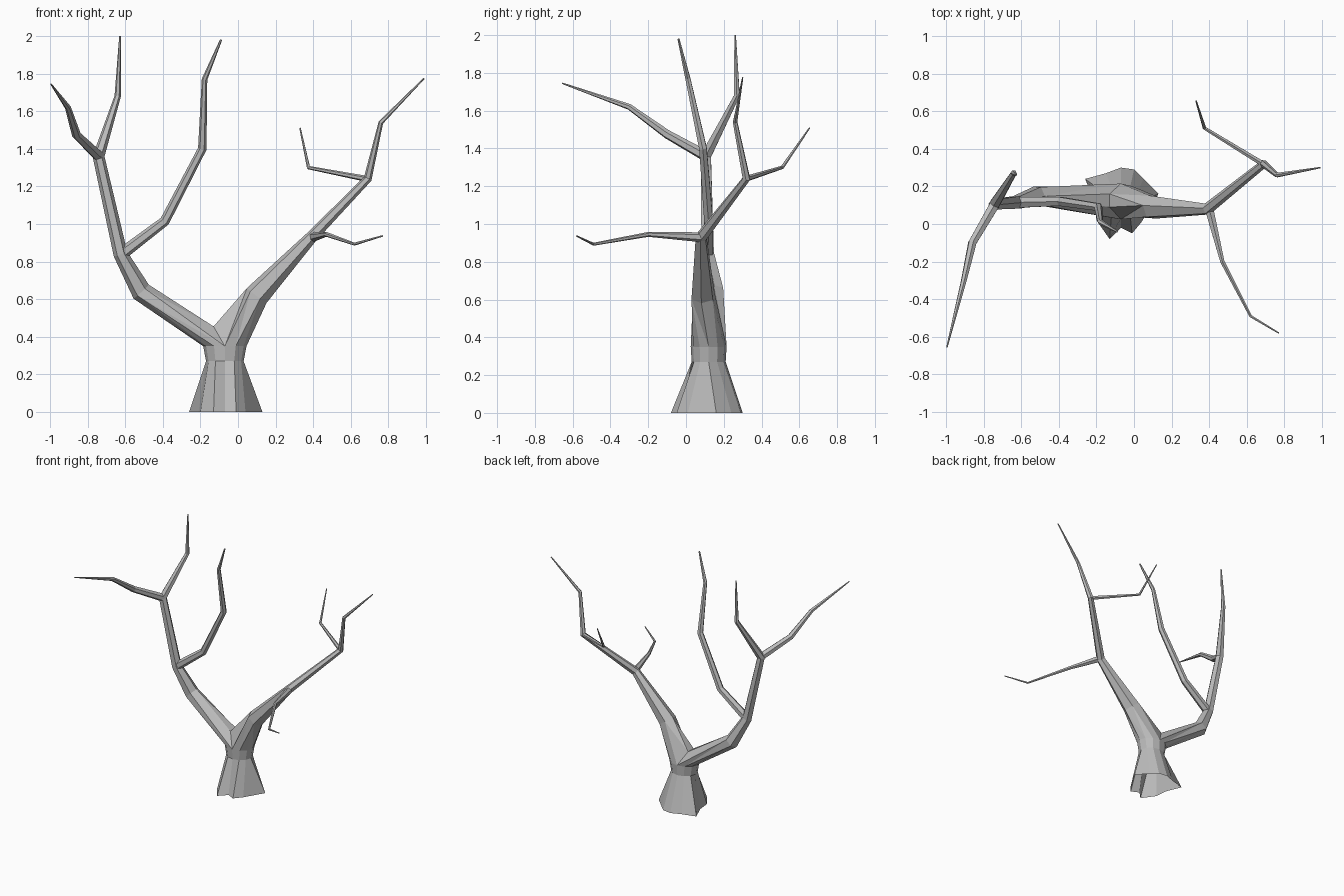
import bpy, bmesh, math
from mathutils import Vector

cube = bpy.data.objects.get("Cube")
if cube:
    bpy.data.objects.remove(cube, do_unlink=True)

bark = bpy.data.materials.new("grey bark")
bark.use_nodes = True
GREY = (0.5, 0.5, 0.5, 1)
bark.diffuse_color = GREY
bark.node_tree.nodes["Principled BSDF"].inputs["Base Color"].default_value = GREY


def finish(bm, name):
    mesh = bpy.data.meshes.new(name)
    bm.to_mesh(mesh)
    bm.free()
    mesh.materials.append(bark)
    bpy.context.collection.objects.link(bpy.data.objects.new(name, mesh))


def bridge(bm, a, b):
    """Quads between two rings of equal count."""
    n = len(a)
    for i in range(n):
        k = (i + 1) % n
        bm.faces.new((a[i], a[k], b[k], b[i]))


def zipper(bm, a, b):
    """Triangles between two rings of different count."""
    m, n = len(a), len(b)
    ca = sum((v.co for v in a), Vector()) / m
    cb = sum((v.co for v in b), Vector()) / n

    def mismatch(r):
        return sum(((a[i].co - ca) - (b[(i * n // m + r) % n].co - cb)).length
                   for i in range(m))
    r = min(range(n), key=mismatch)
    b = b[r:] + b[:r]
    i = j = 0
    while i < m or j < n:
        if j == n or (i < m and (i + 1) / m <= (j + 1) / n):
            bm.faces.new((a[i], a[(i + 1) % m], b[j % n]))
            i += 1
        else:
            bm.faces.new((a[i % m], b[(j + 1) % n], b[j]))
            j += 1


def tube_rings(bm, path, sides):
    """Mitred rings along a path of (x, y, z, radius)."""
    pts = [Vector(p[:3]) for p in path]
    dirs = [(q - p).normalized() for p, q in zip(pts, pts[1:])]
    rings, quat, last = [], None, None
    for i, p in enumerate(pts):
        t = (dirs[max(i - 1, 0)] + dirs[min(i, len(dirs) - 1)]).normalized()
        if quat is None:
            quat = t.to_track_quat('Z', 'Y')
        else:
            quat = last.rotation_difference(t) @ quat
        last = t
        ring = []
        for s in range(sides):
            ang = math.tau * (s + 0.5) / sides
            ring.append(bm.verts.new(
                p + quat @ Vector((math.cos(ang), math.sin(ang), 0)) * path[i][3]))
        rings.append(ring)
    return rings


def skin(bm, rings):
    for a, b in zip(rings, rings[1:]):
        bridge(bm, a, b)
    bm.faces.new(rings[-1])


# Trunk: flared, grooved foot, open underneath
bm = bmesh.new()
foot = [(0.13, 0.16), (0.05, 0.24), (0.0, 0.29), (-0.07, 0.30), (-0.15, 0.27),
        (-0.26, 0.24), (-0.21, 0.12), (-0.20, 0.02), (-0.13, -0.08),
        (-0.07, -0.02), (-0.01, -0.05), (0.04, 0.01)]
N = len(foot)
rings = [[bm.verts.new((x, y, 0)) for x, y in foot]]
for z, rx, ry in ((0.27, 0.10, 0.09), (0.35, 0.115, 0.095)):
    rings.append([bm.verts.new((-0.07 + rx * math.cos(math.tau * i / N),
                                0.12 + ry * math.sin(math.tau * i / N), z))
                  for i in range(N)])
for a, b in zip(rings, rings[1:]):
    bridge(bm, a, b)

# Fork: each half of the trunk top plus the crotch leads into one limb
top = rings[-1]
front = bm.verts.new((-0.13, 0.09, 0.455))
back = bm.verts.new((-0.13, 0.16, 0.455))
right_half = top[3:10] + [front, back]
left_half = top[9:] + top[:4] + [back, front]
right_limb = [(-0.18, 0.13, 0.42, 0.1), (-0.515, 0.15, 0.64, 0.055),
              (-0.625, 0.115, 0.84, 0.038), (-0.742, 0.105, 1.36, 0.032),
              (-0.64, 0.27, 1.68, 0.017), (-0.627, 0.26, 2.0, 0.005)]
left_limb = [(-0.02, 0.11, 0.42, 0.1), (0.10, 0.09, 0.62, 0.066),
             (0.39, 0.08, 0.93, 0.032), (0.69, 0.32, 1.24, 0.022),
             (0.76, 0.26, 1.54, 0.013), (0.99, 0.30, 1.775, 0.004)]
for half, limb in ((right_half, right_limb), (left_half, left_limb)):
    limb_rings = tube_rings(bm, limb, 6)
    for v in limb_rings.pop(0):
        bm.verts.remove(v)
    zipper(bm, half, limb_rings[0])
    skin(bm, limb_rings)
finish(bm, "trunk_and_limbs")

# Side branches growing out of the limbs
branches = {
    "inner_branch": [(-0.62, 0.115, 0.84, 0.033), (-0.39, 0.12, 1.015, 0.027),
                     (-0.19, 0.09, 1.4, 0.023), (-0.178, 0.01, 1.77, 0.015),
                     (-0.09, -0.04, 1.98, 0.006)],
    "right_front_branch": [(-0.74, 0.105, 1.36, 0.03), (-0.86, -0.10, 1.475, 0.024),
                           (-0.905, -0.30, 1.62, 0.016), (-0.995, -0.655, 1.745, 0.004)],
    "left_front_branch": [(0.40, 0.08, 0.93, 0.026), (0.47, -0.20, 0.945, 0.013),
                          (0.62, -0.49, 0.893, 0.008), (0.77, -0.58, 0.937, 0.004)],
    "left_back_branch": [(0.685, 0.32, 1.24, 0.016), (0.375, 0.51, 1.30, 0.01),
                         (0.33, 0.655, 1.51, 0.004)],
}
for name, path in branches.items():
    bm = bmesh.new()
    rings = tube_rings(bm, path, 6)
    skin(bm, rings)
    bm.faces.new(rings[0][::-1])
    finish(bm, name)
